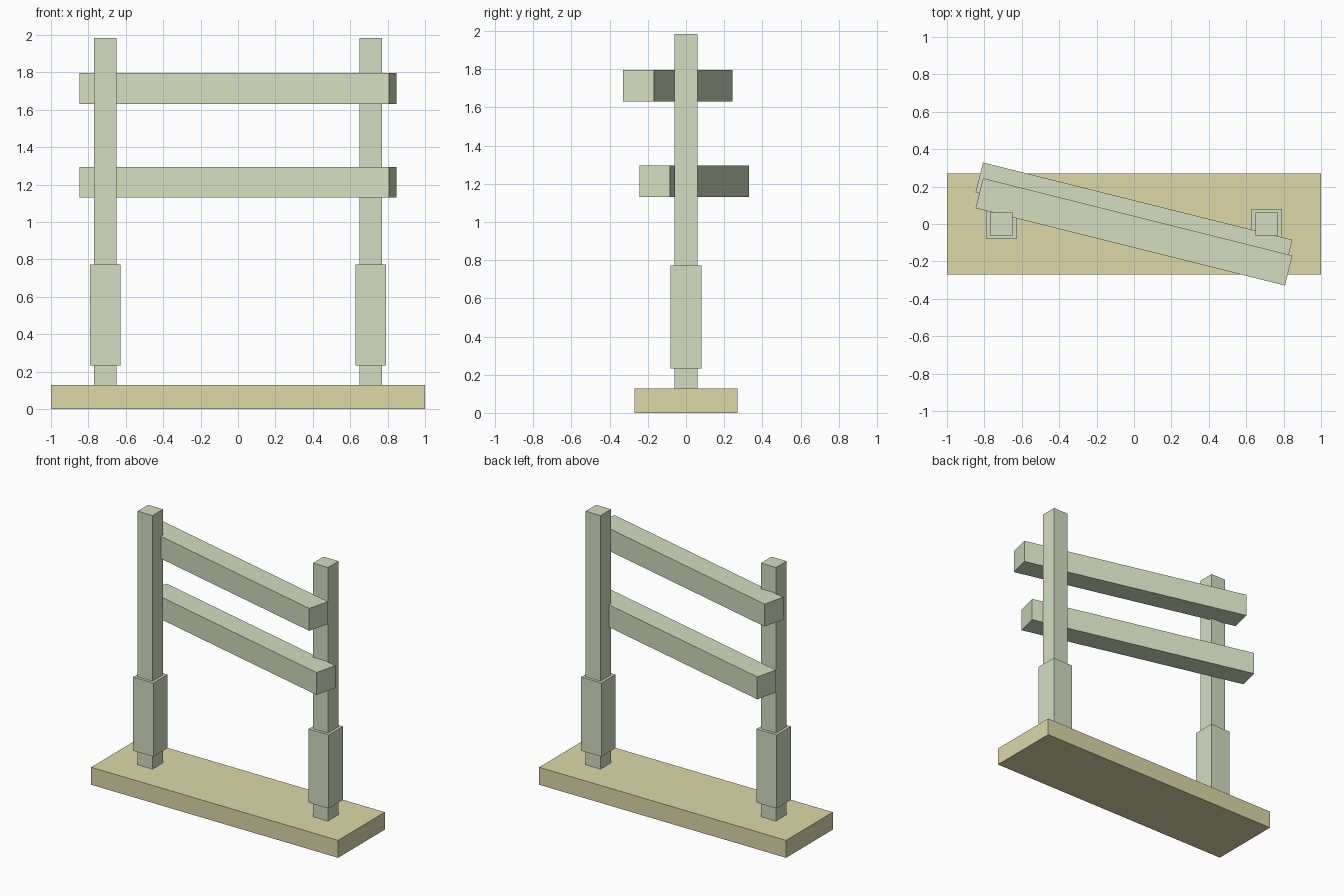
import bpy
import math

if "Cube" in bpy.data.objects:
    bpy.data.objects.remove(bpy.data.objects["Cube"])


def material(name, colour):
    m = bpy.data.materials.new(name)
    m.diffuse_color = (*colour, 1.0)
    m.use_nodes = True
    m.node_tree.nodes["Principled BSDF"].inputs["Base Color"].default_value = m.diffuse_color
    return m


GREEN = material("pale_green", (0.66, 0.72, 0.53))
TAN = material("tan", (0.72, 0.69, 0.40))


def box(name, size, x, y, z0, mat, angle=0.0):
    """Box standing on height z0, turned about z."""
    bpy.ops.mesh.primitive_cube_add(size=1, location=(x, y, z0 + size[2] / 2),
                                    rotation=(0, 0, angle))
    ob = bpy.context.object
    ob.name = name
    ob.scale = size
    bpy.ops.object.transform_apply(location=False, rotation=False, scale=True)
    ob.data.materials.append(mat)
    return ob


# Ground slab
box("base", (2.0, 0.54, 0.128), 0, 0, 0, TAN)

# Posts with thicker sleeves around their lower part
for side, x in (("left", -0.71), ("right", 0.71)):
    box(side + "_post", (0.122, 0.122, 1.856), x, 0, 0.128, GREEN)
    box(side + "_sleeve", (0.163, 0.163, 0.539), x, 0, 0.233, GREEN)

# Two slanting rails, offset to either side of the middle
for name, y, z0 in (("upper_rail", -0.042, 1.632), ("lower_rail", 0.042, 1.131)):
    box(name, (1.705, 0.165, 0.164), 0, y, z0, GREEN, -math.atan(0.25))
